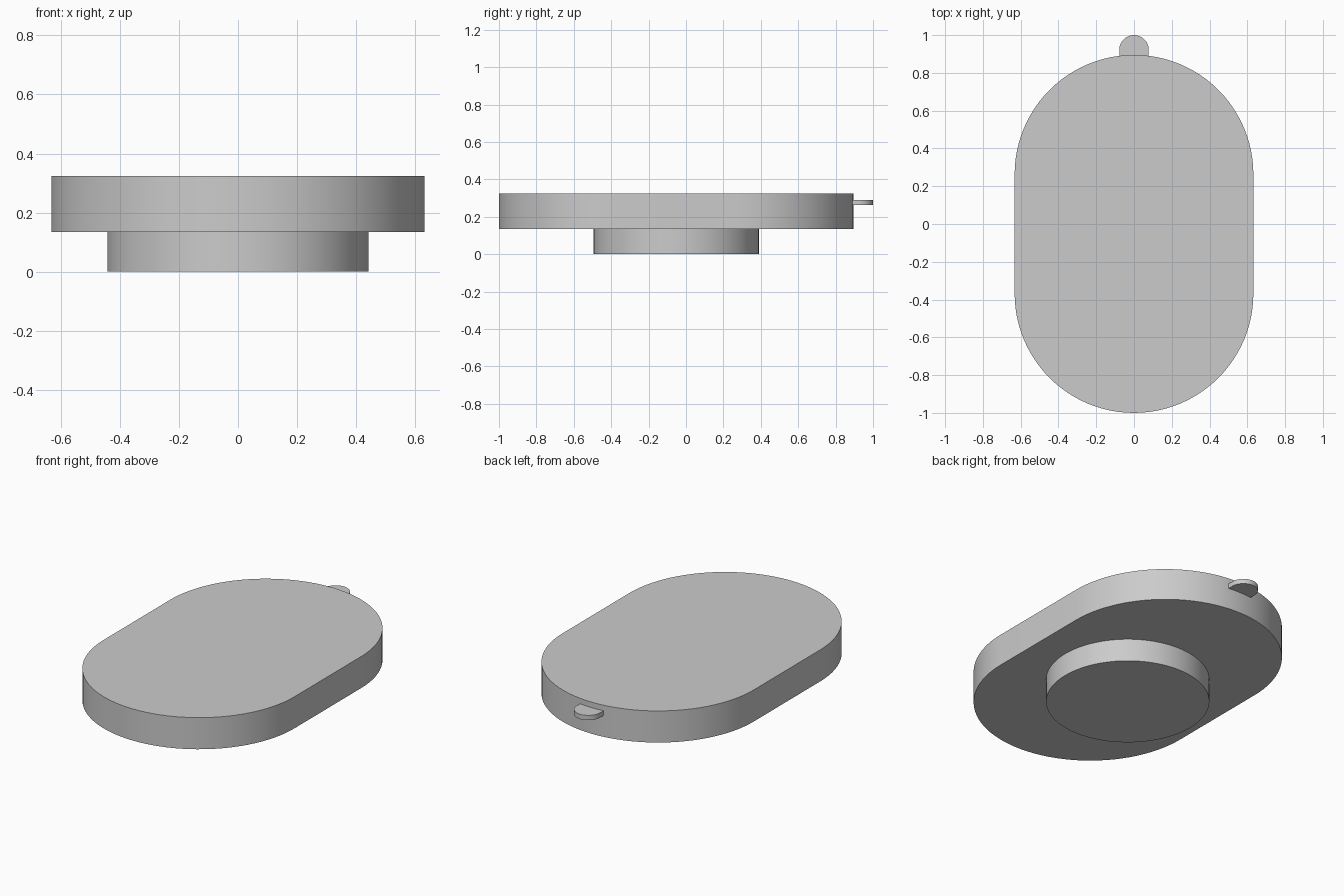
import bpy, bmesh
from math import pi, sin, cos, radians

cube = bpy.data.objects.get("Cube")
if cube:
    bpy.data.objects.remove(cube, do_unlink=True)

GREY = (0.6, 0.6, 0.6, 1.0)
grey = bpy.data.materials.new("light grey")
grey.use_nodes = True
grey.diffuse_color = GREY
bsdf = grey.node_tree.nodes["Principled BSDF"]
bsdf.inputs["Base Color"].default_value = GREY
bsdf.inputs["Roughness"].default_value = 0.6


def arc(radius, y, start, steps):
    """Half circle about (0, y), counter-clockwise from the start angle."""
    angles = [start + pi * i / steps for i in range(steps + 1)]
    return [(radius * cos(a), y + radius * sin(a)) for a in angles]


def slab(name, radius, y_front, y_back, z_low, z_high, steps=48):
    """Upright slab with half-round ends centred at y_front and y_back."""
    outline = arc(radius, y_back, 0, steps) + arc(radius, y_front, pi, steps)
    bm = bmesh.new()
    face = bm.faces.new([bm.verts.new((x, y, z_low)) for x, y in outline])
    top = bmesh.ops.extrude_face_region(bm, geom=[face])["geom"]
    bmesh.ops.translate(bm, vec=(0, 0, z_high - z_low),
                        verts=[v for v in top if isinstance(v, bmesh.types.BMVert)])
    bmesh.ops.remove_doubles(bm, verts=bm.verts, dist=1e-5)
    bmesh.ops.recalc_face_normals(bm, faces=bm.faces)
    mesh = bpy.data.meshes.new(name)
    bm.to_mesh(mesh)
    bm.free()
    mesh.materials.append(grey)
    obj = bpy.data.objects.new(name, mesh)
    bpy.context.collection.objects.link(obj)
    bpy.ops.object.select_all(action="DESELECT")
    obj.select_set(True)
    bpy.context.view_layer.objects.active = obj
    bpy.ops.object.shade_smooth_by_angle(angle=radians(30))
    return obj


# Round foot under the body
slab("round_base", 0.442, -0.053, -0.053, 0.0, 0.135)
# Long body with half-round ends
slab("oval_body", 0.632, -0.368, 0.263, 0.135, 0.324)
# Small thumb tab on the back, rooted inside the body
slab("back_tab", 0.078, 0.84, 0.922, 0.262, 0.291, steps=24)
